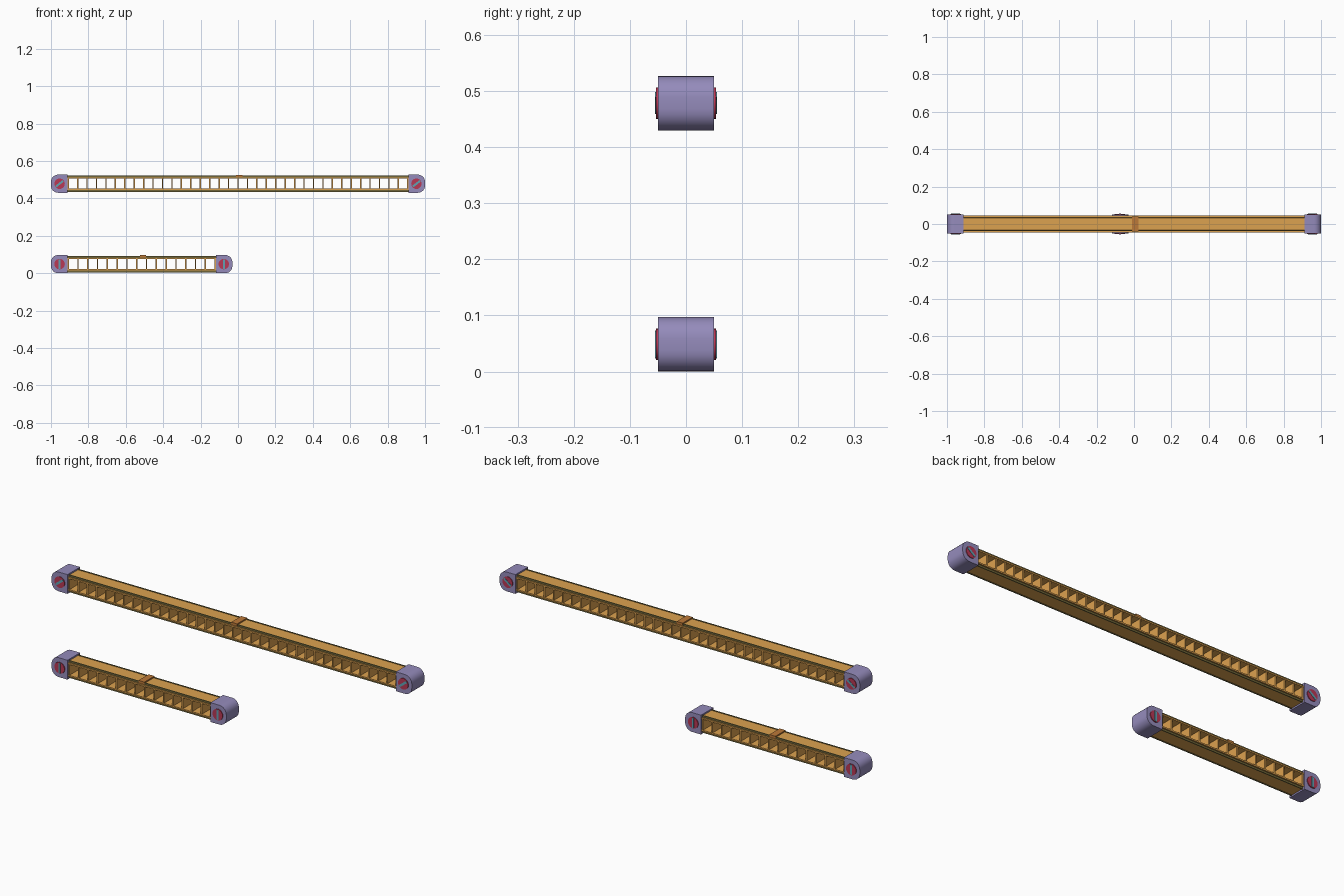
import bpy, bmesh, math
from mathutils import Matrix

if "Cube" in bpy.data.objects:
    bpy.data.objects.remove(bpy.data.objects["Cube"])


def material(name, rgb):
    m = bpy.data.materials.new(name)
    m.diffuse_color = (*rgb, 1)
    m.use_nodes = True
    m.node_tree.nodes["Principled BSDF"].inputs["Base Color"].default_value = m.diffuse_color
    return m


ORANGE = material("orange", (0.72, 0.36, 0.08))
OLIVE = material("olive", (0.16, 0.13, 0.04))
RUST = material("rust", (0.50, 0.19, 0.04))
PURPLE = material("purple", (0.30, 0.26, 0.50))
RED = material("red", (0.48, 0.04, 0.09))
TEAL = material("teal", (0.12, 0.36, 0.45))


def finish(bm, name, mat, smooth=False):
    bmesh.ops.recalc_face_normals(bm, faces=bm.faces)
    me = bpy.data.meshes.new(name)
    bm.to_mesh(me)
    bm.free()
    me.materials.append(mat)
    ob = bpy.data.objects.new(name, me)
    bpy.context.collection.objects.link(ob)
    if smooth:
        bpy.context.view_layer.objects.active = ob
        ob.select_set(True)
        bpy.ops.object.shade_smooth_by_angle(angle=math.radians(35))
        ob.select_set(False)
    return ob


def add_box(bm, loc, size, angle=0):
    mat = (Matrix.Translation(loc) @ Matrix.Rotation(angle, 4, 'Y')
           @ Matrix.Diagonal((*size, 1)))
    bmesh.ops.create_cube(bm, size=1, matrix=mat)


def extrude(points, offset):
    bm = bmesh.new()
    face = bm.faces.new([bm.verts.new(p) for p in points])
    new = bmesh.ops.extrude_face_region(bm, geom=[face])["geom"]
    bmesh.ops.translate(bm, vec=offset,
                        verts=[v for v in new if isinstance(v, bmesh.types.BMVert)])
    return bm


def end_cap(name, x_out, side, z):
    # flat inner end, rounded outer end
    r, w, h = 0.038, 0.088, 0.0485
    prof = [(w, -h), (w, h)]
    for sign in (1, -1):
        arc = [math.radians(90 + 15 * i) for i in range(7)]
        pts = [(r + r * math.cos(a), sign * (h - r + r * math.sin(a))) for a in arc]
        prof += pts if sign > 0 else pts[::-1]
    pts = [(x_out - side * px, -0.05, z + pz) for px, pz in prof]
    finish(extrude(pts, (0, 0.1, 0)), name, PURPLE, True)


def beam(name, x0, x1, z, slot_angle):
    a, b = x0 + 0.07, x1 - 0.07
    mid = (x0 + x1) / 2
    # top and bottom stepped rails
    for label, s in (("top", 1), ("bottom", -1)):
        half = [(0.045, 0.027), (0.045, 0.034), (0.037, 0.034), (0.033, 0.041)]
        prof = half + [(-y, h) for y, h in reversed(half)]
        pts = [(a, y, z + s * h) for y, h in prof]
        finish(extrude(pts, (b - a, 0, 0)), f"{name}_{label}_rail", ORANGE)
        # dark edge strips along the step
        bm = bmesh.new()
        for y in (-0.036, 0.036):
            add_box(bm, (mid, y, z + s * 0.038), (b - a, 0.005, 0.011))
        finish(bm, f"{name}_{label}_edge_strips", OLIVE)
    # cross plates between the rails
    bm = bmesh.new()
    x = x0 + 0.092
    n = round((x1 - x0 - 0.184) / 0.051)
    step = (x1 - x0 - 0.184) / n
    for i in range(n + 1):
        add_box(bm, (x + i * step, 0, z), (0.007, 0.086, 0.056))
    finish(bm, f"{name}_cross_plates", ORANGE)
    # centre clip
    bm = bmesh.new()
    add_box(bm, (mid + 0.007, 0, z + 0.041), (0.033, 0.08, 0.013))
    finish(bm, f"{name}_clip", RUST)
    # end caps with slotted pivots
    for label, xo, side in (("left", x0, -1), ("right", x1, 1)):
        end_cap(f"{name}_{label}_cap", xo, side, z)
        cx = xo - side * 0.046
        bm = bmesh.new()
        bmesh.ops.create_cone(
            bm, cap_ends=True, segments=24, radius1=0.028, radius2=0.028, depth=0.107,
            matrix=Matrix.Translation((cx, 0, z)) @ Matrix.Rotation(math.pi / 2, 4, 'X'))
        finish(bm, f"{name}_{label}_pivot", RED, True)
        bm = bmesh.new()
        add_box(bm, (cx, 0, z), (0.011, 0.11, 0.05), slot_angle)
        finish(bm, f"{name}_{label}_slot_bar", TEAL)


beam("upper_beam", -1.0, 1.0, 0.4785, math.radians(52))
beam("lower_beam", -1.0, -0.03, 0.0485, 0)
